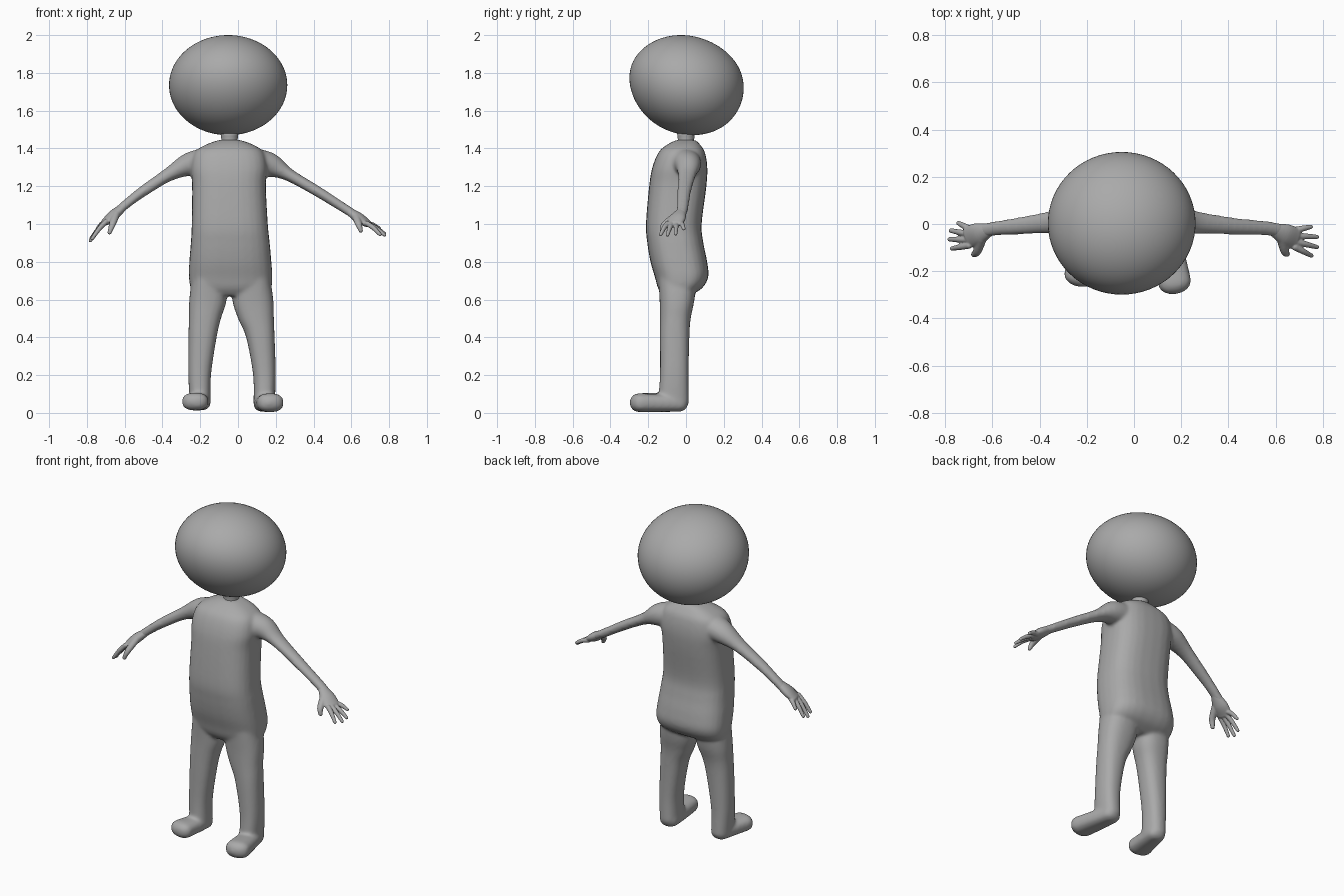
import bpy, bmesh, math
from mathutils import Vector

if "Cube" in bpy.data.objects:
    bpy.data.objects.remove(bpy.data.objects["Cube"], do_unlink=True)

grey = bpy.data.materials.new("plain grey")
grey.use_nodes = True
grey.diffuse_color = (0.4, 0.4, 0.4, 1)
grey.node_tree.nodes["Principled BSDF"].inputs["Base Color"].default_value = (0.4, 0.4, 0.4, 1)

SIDES = 28
UP = Vector((0, 0, 1))


def spline(rows, steps=5):
    """Smooth curve through rows of numbers."""
    rows = [Vector(r) for r in rows]
    out = []
    for i in range(len(rows) - 1):
        a, b, c, d = rows[max(i - 1, 0)], rows[i], rows[i + 1], rows[min(i + 2, len(rows) - 1)]
        for k in range(steps):
            t = k / steps
            out.append(b + (c - a) * (t / 2) + (a * 2 - b * 5 + c * 4 - d) * (t * t / 2)
                       + (b * 3 - a - c * 3 + d) * (t ** 3 / 2))
    return out + [rows[-1]]


def ring(centre, u, v, power=2.0):
    """Rounded cross-section spanned by the half-axes u and v."""
    pts = []
    for i in range(SIDES):
        a = math.tau * i / SIDES
        c, s = math.cos(a), math.sin(a)
        pts.append(centre + u * math.copysign(abs(c) ** (2 / power), c)
                   + v * math.copysign(abs(s) ** (2 / power), s))
    return pts


def skin(bm, rings):
    """Closed surface through a stack of rings."""
    loops = [[bm.verts.new(p) for p in r] for r in rings]
    faces = [bm.faces.new(loops[0][::-1]), bm.faces.new(loops[-1])]
    for lo, hi in zip(loops, loops[1:]):
        for i in range(SIDES):
            j = (i + 1) % SIDES
            faces.append(bm.faces.new((lo[i], lo[j], hi[j], hi[i])))
    bmesh.ops.recalc_face_normals(bm, faces=faces)


def column(bm, rows, power):
    """Upright form; each row holds z, x min, x max, y min, y max."""
    rings = []
    for z, x0, x1, y0, y1 in spline(rows):
        rings.append(ring(Vector(((x0 + x1) / 2, (y0 + y1) / 2, z)),
                          Vector(((x1 - x0) / 2, 0, 0)), Vector((0, (y1 - y0) / 2, 0)), power))
    skin(bm, rings)


def tube(bm, rows, power=2.0):
    """Round-ended limb; each row holds x, y, z, side radius, upright radius."""
    rows = spline(rows)
    pts = [Vector(r[:3]) for r in rows]
    rings = []
    for i, r in enumerate(rows):
        d = (pts[min(i + 1, len(pts) - 1)] - pts[max(i - 1, 0)]).normalized()
        side = d.cross(UP).normalized()
        high = side.cross(d)
        angles = [0]
        if i == 0:
            angles = [-80, -60, -40, -20, 0]
        elif i == len(rows) - 1:
            angles = [0, 20, 40, 60, 80]
        for a in map(math.radians, angles):
            k = math.cos(a)
            rings.append(ring(pts[i] + d * math.sin(a) * min(r[3], r[4]),
                              side * r[3] * k, high * r[4] * k, power))
    skin(bm, rings)


def finish(bm, name, voxel=0, smoothing=0):
    mesh = bpy.data.meshes.new(name)
    bm.to_mesh(mesh)
    bm.free()
    mesh.materials.append(grey)
    mesh.polygons.foreach_set("use_smooth", [True] * len(mesh.polygons))
    obj = bpy.data.objects.new(name, mesh)
    bpy.context.collection.objects.link(obj)
    if voxel:
        blend = obj.modifiers.new("blend", 'REMESH')
        blend.mode, blend.voxel_size, blend.use_smooth_shade = 'VOXEL', voxel, True
        soft = obj.modifiers.new("soften", 'SMOOTH')
        soft.factor, soft.iterations = 0.5, smoothing
    return obj


# Head: a wide ball leaning slightly forward at the top
bm = bmesh.new()
bmesh.ops.create_uvsphere(bm, u_segments=64, v_segments=40, radius=1)
for v in bm.verts:
    x, y, z = v.co
    v.co = (-0.052 + 0.313 * x, 0.003 + 0.301 * y - 0.03 * z, 1.735 + 0.265 * z + 0.012 * y * y * (1 - z * z))
finish(bm, "head")

# Neck
bm = bmesh.new()
skin(bm, [ring(Vector((-0.045, 0, z)), Vector((r, 0, 0)), Vector((0, r, 0)))
          for z, r in ((1.40, 0.05), (1.44, 0.042), (1.465, 0.045), (1.5, 0.05))])
finish(bm, "neck")

# Torso
bm = bmesh.new()
column(bm, [(1.445, -0.1, 0.01, -0.05, 0.05), (1.42, -0.17, 0.08, -0.1, 0.075),
            (1.38, -0.23, 0.135, -0.145, 0.1), (1.3, -0.25, 0.155, -0.178, 0.113),
            (1.2, -0.243, 0.148, -0.195, 0.108), (1.0, -0.245, 0.158, -0.212, 0.083),
            (0.9, -0.25, 0.168, -0.205, 0.092), (0.8, -0.258, 0.177, -0.188, 0.112),
            (0.72, -0.26, 0.182, -0.165, 0.118), (0.66, -0.25, 0.175, -0.148, 0.085),
            (0.62, -0.22, 0.145, -0.12, 0.02)], 2.7)

# Legs and feet
column(bm, [(0.75, -0.24, -0.06, -0.15, 0.06), (0.6, -0.258, -0.06, -0.14, 0.042),
            (0.5, -0.26, -0.09, -0.138, 0.018), (0.4, -0.262, -0.113, -0.138, 0.008),
            (0.2, -0.263, -0.143, -0.138, 0.0), (0.05, -0.255, -0.145, -0.145, 0.003)], 2.4)
column(bm, [(0.75, -0.03, 0.165, -0.15, 0.06), (0.6, -0.03, 0.187, -0.14, 0.045),
            (0.5, 0.0, 0.19, -0.138, 0.025), (0.4, 0.043, 0.194, -0.138, 0.018),
            (0.2, 0.08, 0.2, -0.138, 0.014), (0.05, 0.082, 0.195, -0.15, 0.016)], 2.4)
tube(bm, [(-0.198, -0.045, 0.058, 0.054, 0.044), (-0.21, -0.12, 0.058, 0.06, 0.045),
          (-0.228, -0.22, 0.06, 0.07, 0.047)], 2.5)
tube(bm, [(0.137, -0.035, 0.052, 0.056, 0.046), (0.152, -0.13, 0.052, 0.064, 0.047),
          (0.172, -0.248, 0.054, 0.071, 0.05)], 2.5)

# Arms
tube(bm, [(0.06, -0.01, 1.33, 0.09, 0.075), (0.17, 0.01, 1.312, 0.07, 0.065),
          (0.27, 0.005, 1.26, 0.048, 0.034), (0.43, -0.01, 1.167, 0.036, 0.028),
          (0.56, -0.018, 1.085, 0.031, 0.025), (0.62, -0.03, 1.048, 0.032, 0.023)])
tube(bm, [(-0.16, -0.01, 1.33, 0.09, 0.075), (-0.26, 0.01, 1.315, 0.07, 0.062),
          (-0.37, 0.005, 1.26, 0.046, 0.036), (-0.5, -0.01, 1.175, 0.036, 0.029),
          (-0.58, -0.018, 1.115, 0.031, 0.025), (-0.64, -0.028, 1.065, 0.032, 0.023)])
finish(bm, "body", 0.009, 10)


# Hands: palm, four fingers and a thumb
def hand(name, wrist, knuckle, tips, thumb):
    bm = bmesh.new()
    w, k = Vector(wrist), Vector(knuckle)
    m = w.lerp(k, 0.55)
    tube(bm, [(*w, 0.026, 0.021), (*m, 0.046, 0.027), (*k, 0.046, 0.019)])
    for i, tip in enumerate(tips):
        start = k + Vector((0, 0.036 - 0.024 * i, 0))
        tip = Vector(tip)
        mid = start.lerp(tip, 0.5) + UP * 0.006
        tube(bm, [(*start, 0.014, 0.014), (*mid, 0.0125, 0.0125), (*tip, 0.0095, 0.0095)])
    base, tip = w.lerp(k, 0.4) + Vector((0, -0.025, -0.005)), Vector(thumb)
    mid = base.lerp(tip, 0.55) + Vector((0, -0.016, 0))
    tube(bm, [(*base, 0.022, 0.02), (*mid, 0.018, 0.016), (*tip, 0.012, 0.011)])
    finish(bm, name, 0.004, 3)


hand("left_hand", (0.59, -0.024, 1.066), (0.682, -0.062, 1.003),
     [(0.75, -0.012, 0.975), (0.776, -0.055, 0.948), (0.776, -0.098, 0.942), (0.752, -0.134, 0.944)],
     (0.65, -0.128, 0.965))
hand("right_hand", (-0.61, -0.024, 1.088), (-0.7, -0.055, 1.012),
     [(-0.745, 0.004, 0.975), (-0.777, -0.028, 0.925), (-0.782, -0.065, 0.912), (-0.772, -0.104, 0.922)],
     (-0.68, -0.13, 0.955))
